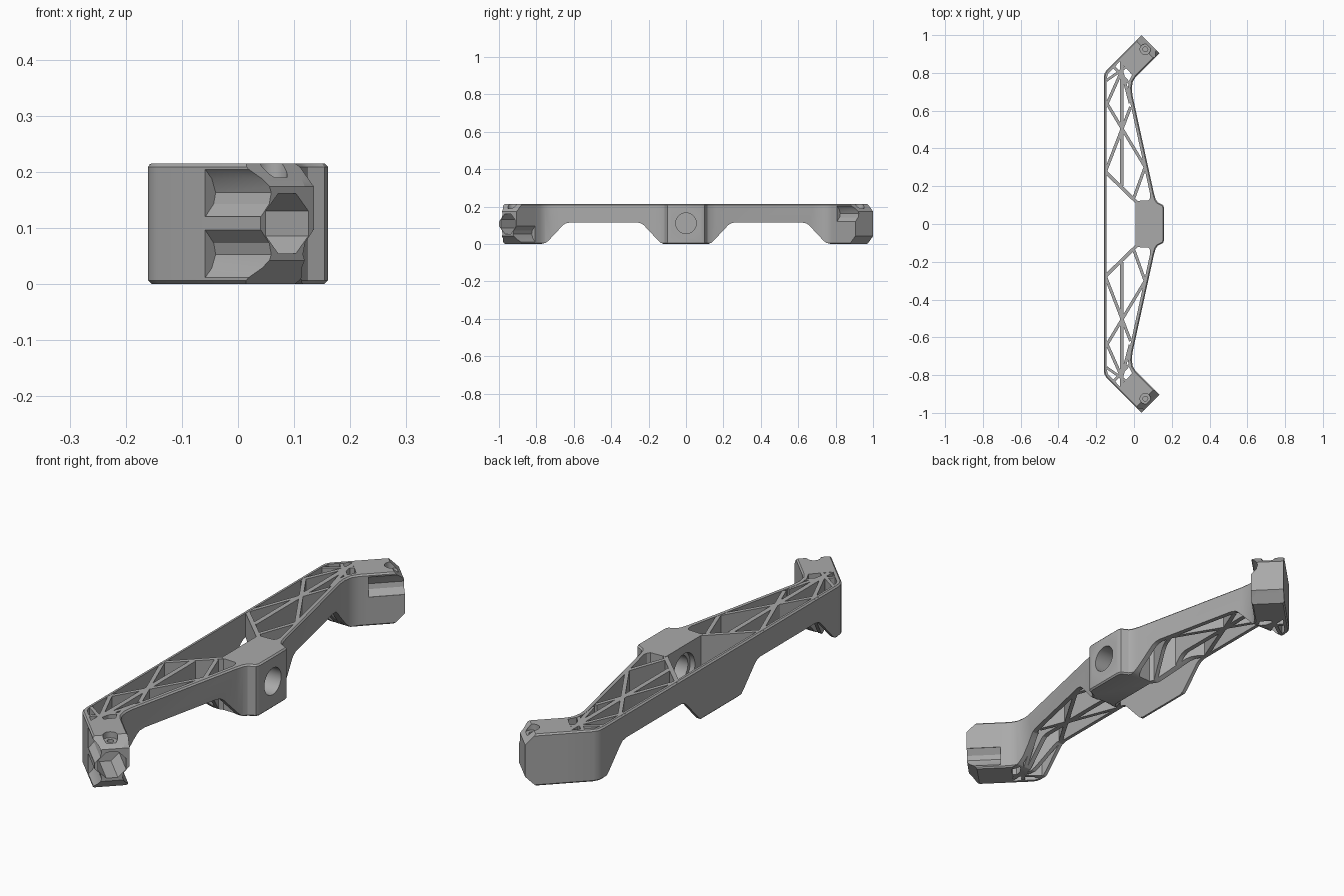
import bpy, bmesh, math
from mathutils import Matrix, Vector

if "Cube" in bpy.data.objects:
    bpy.data.objects.remove(bpy.data.objects["Cube"], do_unlink=True)

H = 0.215          # overall height
MID = 0.108        # height of every bore axis
Z = Vector((0, 0, 1))

grey = bpy.data.materials.new("satin_grey")
grey.use_nodes = True
COLOUR = (0.4, 0.4, 0.4, 1)
grey.diffuse_color = COLOUR
grey.node_tree.nodes["Principled BSDF"].inputs["Base Color"].default_value = COLOUR


def frame(x, y, z, origin):
    """Matrix whose columns are the given axes and origin."""
    m = Matrix((x, y, z)).transposed().to_4x4()
    m.translation = origin
    return m


def prism(name, points, start, end, matrix=Matrix(), chamfer=0):
    """Extrude a flat polygon from start to end along its local z."""
    bm = bmesh.new()
    base = bm.faces.new([bm.verts.new((a, b, start)) for a, b in points])
    top = bmesh.ops.extrude_face_region(bm, geom=[base], use_keep_orig=True)
    verts = [v for v in top["geom"] if isinstance(v, bmesh.types.BMVert)]
    bmesh.ops.translate(bm, verts=verts, vec=(0, 0, end - start))
    if chamfer:
        rim = [e for e in bm.edges if abs(e.verts[0].co.z - e.verts[1].co.z) < 1e-6]
        bmesh.ops.bevel(bm, geom=rim, offset=chamfer, segments=1, affect="EDGES")
    bm.transform(matrix)
    bmesh.ops.recalc_face_normals(bm, faces=bm.faces)
    mesh = bpy.data.meshes.new(name)
    bm.to_mesh(mesh)
    bm.free()
    mesh.materials.append(grey)
    obj = bpy.data.objects.new(name, mesh)
    bpy.context.collection.objects.link(obj)
    return obj


def combine(target, tool, operation="DIFFERENCE"):
    mod = target.modifiers.new("combine", "BOOLEAN")
    mod.object, mod.operation, mod.solver = tool, operation, "EXACT"
    bpy.context.view_layer.objects.active = target
    bpy.ops.object.modifier_apply(modifier=mod.name)
    bpy.data.objects.remove(tool, do_unlink=True)


def ngon(radius, sides, cx=0, cy=0):
    return [(cx + radius * math.cos((i + 0.5) * math.tau / sides),
             cy + radius * math.sin((i + 0.5) * math.tau / sides)) for i in range(sides)]


def both_halves(half):
    return half + [(x, -y) for x, y in reversed(half)]


# Outer plan shape
outline = [(0.16, 0.085), (0.154, 0.1), (0.125, 0.115), (0.115, 0.13), (0.106, 0.16),
           (-0.008, 0.68), (-0.012, 0.72), (-0.006, 0.755), (0.01, 0.78),
           (0.135, 0.905), (0.04, 1.0), (-0.145, 0.815), (-0.157, 0.795), (-0.16, 0.77)]
body = prism("bracket_frame", both_halves(outline), 0, H, chamfer=0.006)

# Open interior between the back wall, the hub and the front walls
pocket = [(0.008, 0.122), (0.076, 0.125), (0.084, 0.135), (0.086, 0.155),
          (-0.028, 0.68), (-0.032, 0.72), (-0.028, 0.755), (-0.01, 0.79),
          (-0.075, 0.86), (-0.138, 0.795), (-0.145, 0.77)]
combine(body, prism("pocket", both_halves(pocket), -0.1, 0.4))

# Lattice ribs
ribs = [((-0.15, 0.275), (0.02, 0.11), 0.018),
        ((-0.065, 0.2), (-0.065, 0.86), 0.02),
        ((-0.15, 0.28), (-0.018, 0.62), 0.016),
        ((-0.15, 0.65), (0.06, 0.3), 0.016),
        ((-0.15, 0.62), (-0.065, 0.81), 0.016),
        ((-0.065, 0.81), (-0.02, 0.64), 0.016),
        ((0.062, 0.31), (0.0, 0.14), 0.016),
        ((-0.145, 0.76), (-0.03, 0.84), 0.014),
        ((-0.11, 0.835), (-0.025, 0.745), 0.014)]
for side in (1, -1):
    for a, b, width in ribs:
        a, b = Vector((a[0], side * a[1], 0)), Vector((b[0], side * b[1], 0))
        along = (b - a).normalized()
        m = frame(along, Z.cross(along), Z, a)
        length, w = (b - a).length, width / 2
        rib = prism("rib", [(0, -w), (length, -w), (length, w), (0, w)], 0.002, H - 0.001, m)
        combine(body, rib, "UNION")

# Raised underside between hub and ends
arch = [(0.115, -0.05), (0.118, 0.0), (0.135, 0.006), (0.15, 0.02), (0.225, 0.1),
        (0.24, 0.11), (0.26, 0.115), (0.62, 0.115), (0.645, 0.11), (0.66, 0.098),
        (0.735, 0.018), (0.75, 0.006), (0.775, 0.0), (0.78, -0.05)]
for side in (1, -1):
    m = frame(Vector((0, side, 0)), Z, Vector((1, 0, 0)), Vector())
    combine(body, prism("arch", arch, -0.3, 0.3, m))

# Hub bore with an octagonal seat on each face
bore = frame(Vector((0, 1, 0)), Z, Vector((1, 0, 0)), Vector((0, 0, MID + 0.003)))
combine(body, prism("hub_bore", ngon(0.055, 40), -0.05, 0.3, bore))
combine(body, prism("front_seat", ngon(0.083, 8), 0.135, 0.3, bore))
combine(body, prism("back_seat", ngon(0.07, 40), -0.05, 0.03, bore))

# Angled end sockets
for side in (1, -1):
    inward = Vector((-1, -side, 0)).normalized()
    across = Vector((1, -side, 0)).normalized()
    origin = Vector((0.0875, side * 0.9525, MID))
    axial = frame(across, Z, inward, origin)
    lateral = frame(inward, Z, across, origin)

    # Grooves above and below the socket tube on each flank
    for flank in (1, -1):
        for level in (1, -1):
            groove = [(flank * v, level * z) for v, z in
                      ((0.09, 0.012), (0.066, 0.012), (0.045, 0.035), (0.04, 0.055),
                       (0.05, 0.08), (0.066, 0.096), (0.09, 0.096))]
            combine(body, prism("groove", groove, -0.05, 0.14, axial))

    # Sloped top and bottom at the mouth
    for level in (1, -1):
        slope = [(-0.05, level * 0.02), (-0.05, level * 0.15),
                 (0.084, level * 0.15), (0, level * 0.066)]
        slope[0] = (-0.05, level * 0.016)
        combine(body, prism("mouth_slope", slope, -0.2, 0.2, lateral))

    # Octagonal socket and the screw hole from above
    combine(body, prism("socket", ngon(0.058, 8), -0.05, 0.15, axial))
    screw = Matrix.Translation((0.06, side * 0.925, 0))
    combine(body, prism("screw_hole", ngon(0.013, 20), MID, 0.3, screw))
    combine(body, prism("screw_seat", ngon(0.028, 24), H - 0.025, 0.3, screw))

# Crisp edges with smooth round bores
bpy.ops.object.select_all(action="DESELECT")
body.select_set(True)
bpy.context.view_layer.objects.active = body
bpy.ops.object.shade_smooth_by_angle(angle=math.radians(25))
